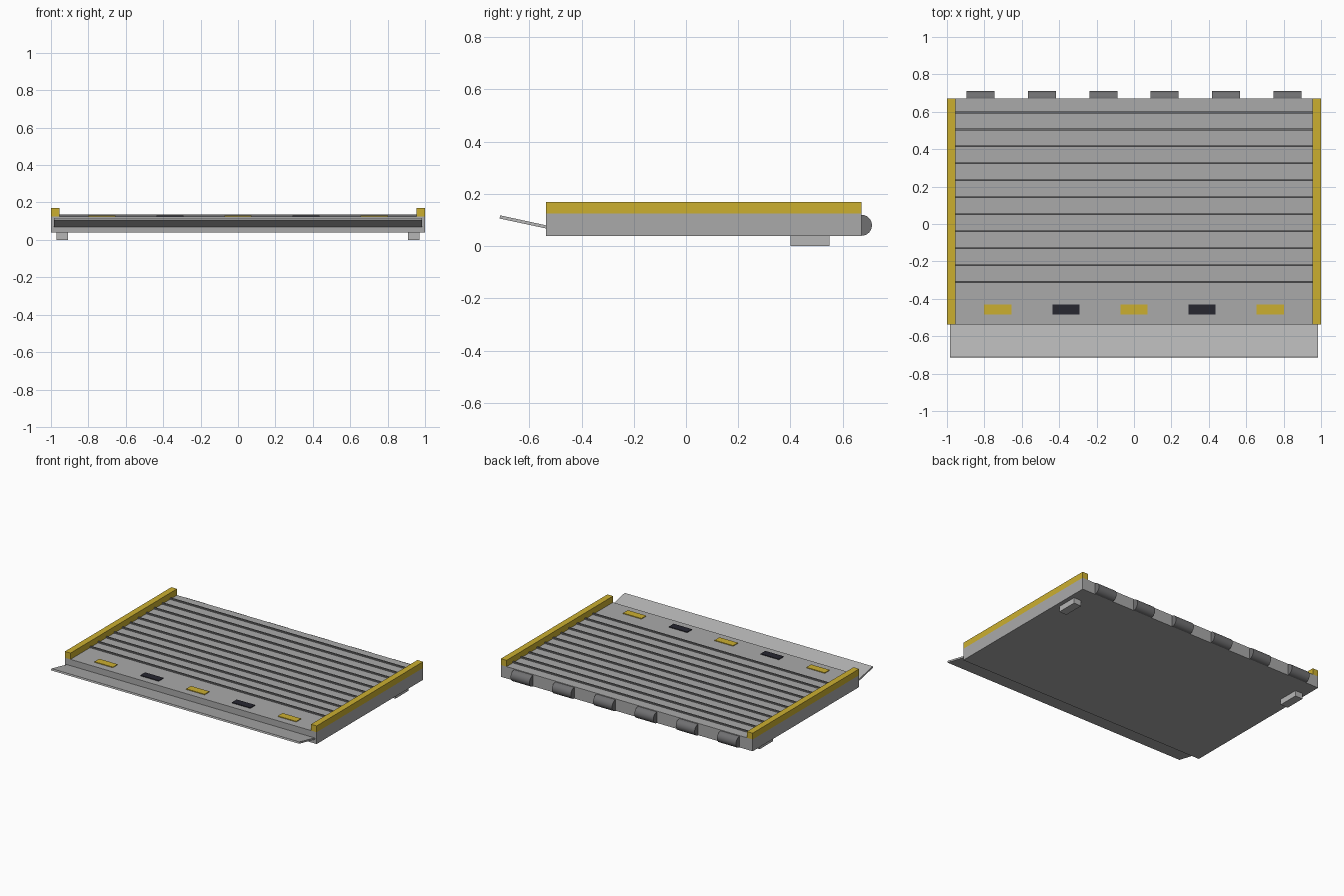
import bpy, bmesh, math

cube = bpy.data.objects.get("Cube")
if cube:
    bpy.data.objects.remove(cube, do_unlink=True)


def material(name, rgb):
    m = bpy.data.materials.new(name)
    m.use_nodes = True
    color = (*rgb, 1)
    m.diffuse_color = color
    bsdf = next(n for n in m.node_tree.nodes if n.type == "BSDF_PRINCIPLED")
    bsdf.inputs["Base Color"].default_value = color
    return m


steel = material("deck steel", (0.40, 0.40, 0.40))
light_steel = material("light steel", (0.47, 0.47, 0.47))
dark_steel = material("dark steel", (0.16, 0.16, 0.165))
yellow = material("safety yellow", (0.60, 0.43, 0.03))
black = material("marker black", (0.02, 0.02, 0.03))


def add_object(name, bm, mat):
    mesh = bpy.data.meshes.new(name)
    bm.to_mesh(mesh)
    bm.free()
    mesh.materials.append(mat)
    ob = bpy.data.objects.new(name, mesh)
    bpy.context.collection.objects.link(ob)
    return ob


def box(name, mat, xs, ys, zs):
    """Box spanning the given (low, high) ranges."""
    bm = bmesh.new()
    bmesh.ops.create_cube(bm, size=1)
    for v in bm.verts:
        v.co = [r[0] if c < 0 else r[1] for c, r in zip(v.co, (xs, ys, zs))]
    return add_object(name, bm, mat)


FRONT, BACK = -0.536, 0.672
BOTTOM, TOP = 0.04, 0.125
CURB = 0.955

# Deck plate
box("deck", steel, (-1, 1), (FRONT, BACK), (BOTTOM, TOP))

# Curbs along the sides and feet below the rear
for side, s in (("left", 1), ("right", -1)):
    box(side + "_curb", yellow, sorted((s * CURB, s)), (FRONT, BACK), (TOP, 0.17))
    box(side + "_foot", light_steel, sorted((s * 0.91, s * 0.97)), (0.40, 0.55), (0, BOTTOM))

# Raised grip ribs across the deck
for i in range(11):
    y = 0.597 - i * 0.0908
    box(f"grip_rib_{i + 1}", dark_steel, (-CURB, CURB), (y - 0.005, y + 0.005), (TOP, TOP + 0.01))

# Alternating marker plates near the front edge
for i in range(5):
    x = (i - 2) * 0.364
    box(f"marker_plate_{i + 1}", black if i % 2 else yellow,
        (x - 0.073, x + 0.073), (-0.484, -0.43), (TOP, TOP + 0.005))

# Tilted front lip, extruded from its side profile
bm = bmesh.new()
profile = [(FRONT, 0.068), (FRONT, 0.08), (-0.711, 0.118), (-0.714, 0.106)]
face = bm.faces.new([bm.verts.new((-0.985, y, z)) for y, z in profile])
ext = bmesh.ops.extrude_face_region(bm, geom=[face])
bmesh.ops.translate(bm, vec=(1.97, 0, 0),
                    verts=[g for g in ext["geom"] if isinstance(g, bmesh.types.BMVert)])
bmesh.ops.recalc_face_normals(bm, faces=bm.faces)
add_object("front_lip", bm, light_steel)

# Hinge barrels along the rear edge
for i in range(6):
    bpy.ops.mesh.primitive_cylinder_add(vertices=24, radius=0.04, depth=0.15,
                                        location=((i - 2.5) * 0.328, BACK, 0.08),
                                        rotation=(0, math.pi / 2, 0))
    hinge = bpy.context.object
    hinge.name = f"hinge_barrel_{i + 1}"
    hinge.data.materials.append(dark_steel)
    bpy.ops.object.shade_smooth_by_angle(angle=math.radians(35))
